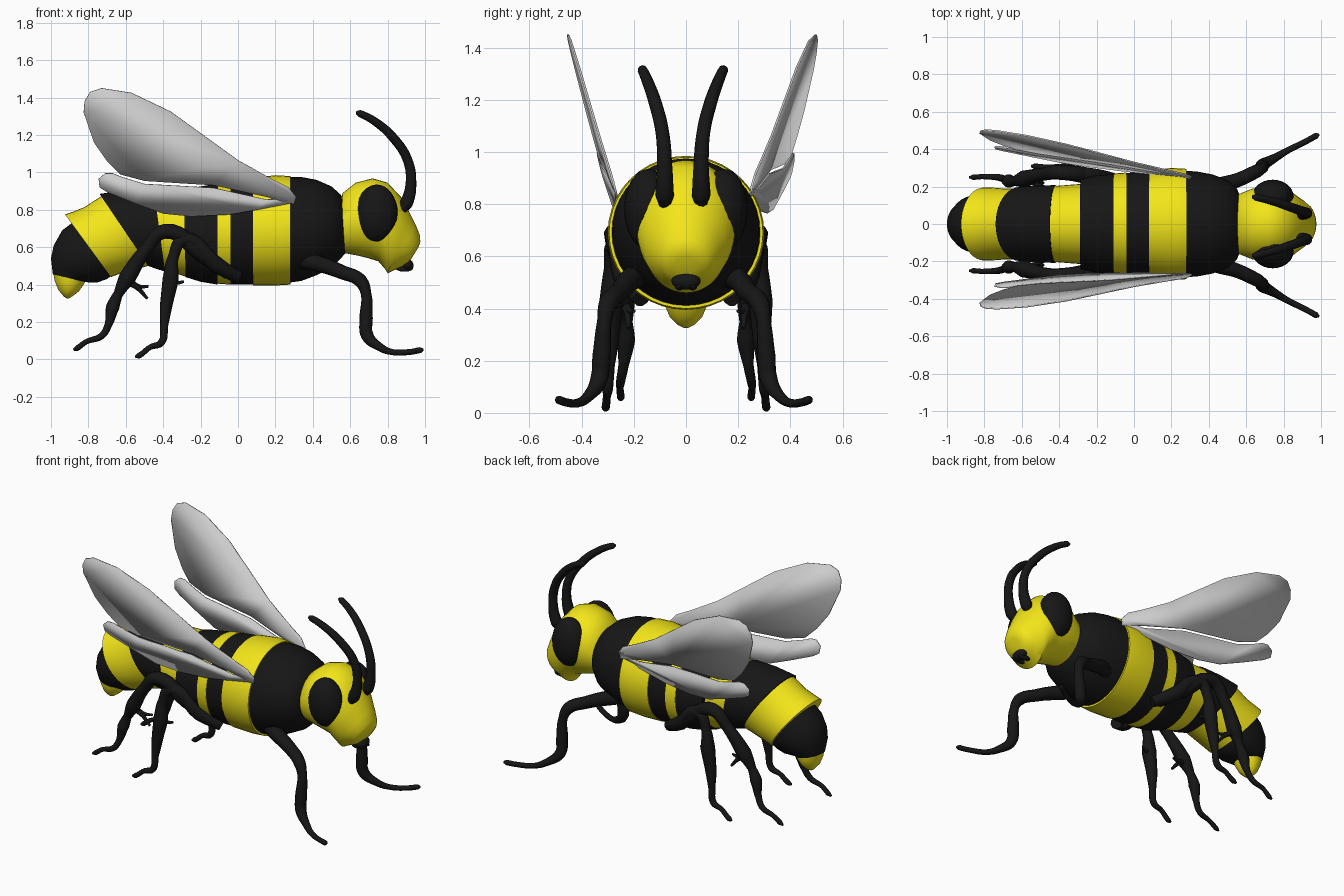
import bpy, bmesh, math
from mathutils import Vector


def material(name, col):
    m = bpy.data.materials.new(name)
    m.diffuse_color = (*col, 1)
    return m


YELLOW = material("yellow", (0.9, 0.79, 0.01))
BLACK = material("black", (0.008, 0.008, 0.008))


def finish(ob, mat=None, angle=40):
    if mat:
        ob.data.materials.append(mat)
    bpy.ops.object.select_all(action='DESELECT')
    ob.select_set(True)
    bpy.context.view_layer.objects.active = ob
    bpy.ops.object.shade_smooth_by_angle(angle=math.radians(angle))
    return ob


def from_bmesh(name, bm):
    bmesh.ops.recalc_face_normals(bm, faces=bm.faces[:])
    me = bpy.data.meshes.new(name)
    bm.to_mesh(me)
    bm.free()
    ob = bpy.data.objects.new(name, me)
    bpy.context.collection.objects.link(ob)
    return ob


def shell(name, rings, mat, n=40):
    """Loft of ellipses: each ring is (top x, top z, bottom x, bottom z, half width)."""
    bm = bmesh.new()
    loops = []
    for xt, zt, xb, zb, w in rings:
        c = Vector(((xt + xb) / 2, 0, (zt + zb) / 2))
        up = Vector((xt, 0, zt)) - c
        loops.append([bm.verts.new(c + up * math.cos(a) + Vector((0, w * math.sin(a), 0)))
                      for a in (2 * math.pi * i / n for i in range(n))])
    for a, b in zip(loops, loops[1:]):
        for i in range(n):
            j = (i + 1) % n
            bm.faces.new((a[i], a[j], b[j], b[i]))
    bm.faces.new(loops[0])
    bm.faces.new(loops[-1])
    return finish(from_bmesh(name, bm), mat)


def tube(name, pts, side=1, dy=0.0, mat=BLACK):
    """Tapered tube through (x, y, z, radius) points, y mirrored by side."""
    cu = bpy.data.curves.new(name, 'CURVE')
    cu.dimensions = '3D'
    cu.bevel_depth = 1
    cu.bevel_resolution = 3
    cu.resolution_u = 6
    cu.use_fill_caps = True
    sp = cu.splines.new('BEZIER')
    sp.bezier_points.add(len(pts) - 1)
    for p, (x, y, z, r) in zip(sp.bezier_points, pts):
        p.co = (x, side * y + dy, z)
        p.radius = r
        p.handle_left_type = p.handle_right_type = 'AUTO'
    ob = bpy.data.objects.new(name, cu)
    bpy.context.collection.objects.link(ob)
    bpy.ops.object.select_all(action='DESELECT')
    ob.select_set(True)
    bpy.context.view_layer.objects.active = ob
    bpy.ops.object.convert(target='MESH')
    return finish(bpy.context.object, mat, 60)


def ball(name, loc, scale, mat, rot=(0, 0, 0)):
    bpy.ops.mesh.primitive_uv_sphere_add(segments=28, ring_count=16, location=loc, rotation=rot)
    ob = bpy.context.object
    ob.name = name
    ob.scale = scale
    return finish(ob, mat, 60)


# Striped body, front to back
shell("thorax_front", [(.575, .83, .575, .57, .13), (.55, .88, .55, .54, .19), (.50, .925, .50, .49, .235),
                       (.42, .96, .42, .45, .265), (.34, .975, .34, .42, .28), (.27, .975, .27, .41, .285)], BLACK)
shell("thorax_yellow_band", [(.28, .98, .28, .40, .295), (.2, .985, .2, .395, .3), (.08, .97, .08, .395, .285)], YELLOW)
shell("thorax_black_band", [(.08, .965, .08, .40, .28), (-.04, .95, -.04, .40, .273)], BLACK)
shell("narrow_yellow_band", [(-.04, .953, -.04, .40, .275), (-.11, .943, -.11, .405, .27)], YELLOW)
shell("waist_black_band", [(-.11, .94, -.11, .40, .268), (-.2, .925, -.2, .415, .26), (-.29, .91, -.28, .44, .24)], BLACK)
shell("abdomen_yellow_band", [(-.28, .905, -.27, .44, .215), (-.45, .90, -.40, .48, .203)], YELLOW)
shell("abdomen_black_band", [(-.45, .91, -.39, .47, .208), (-.6, .905, -.44, .485, .205), (-.74, .885, -.48, .50, .198)], BLACK)
shell("abdomen_yellow_rear_band", [(-.72, .88, -.48, .50, .188), (-.82, .815, -.57, .475, .19),
                                   (-.88, .79, -.64, .455, .195), (-.925, .775, -.68, .44, .195)], YELLOW)
shell("abdomen_black_tail", [(-.86, .75, -.66, .46, .172), (-.94, .69, -.70, .43, .165), (-.985, .61, -.75, .412, .148),
                             (-1.0, .54, -.80, .412, .12), (-.99, .455, -.82, .415, .09)], BLACK)
shell("tail_tip", [(-.99, .475, -.81, .43, .086), (-.98, .42, -.825, .40, .08), (-.96, .37, -.85, .365, .062),
                   (-.93, .335, -.875, .345, .035), (-.915, .325, -.9, .328, .01)], YELLOW)

# Head with tapering snout
shell("head", [(.54, .83, .54, .59, .12), (.56, .89, .56, .57, .16), (.63, .945, .64, .555, .19),
               (.72, .968, .70, .54, .2), (.80, .945, .75, .525, .197), (.87, .87, .785, .485, .182),
               (.915, .79, .80, .46, .155), (.95, .72, .83, .475, .13), (.972, .665, .87, .49, .105),
               (.975, .63, .90, .505, .08), (.965, .60, .925, .535, .04)], YELLOW)
ball("mouth", (.905, 0, .505), (.035, .056, .032), BLACK, (0, math.radians(35), 0))
for s in (-1, 1):
    ball("mandible", (.89, s * .025, .485), (.045, .018, .016), BLACK)
    ball("eye", (.742, s * .145, .78), (.112, .092, .155), BLACK)
    tube("antenna", [(.875, .068, .80, .025), (.9, .07, .835, .036), (.925, .07, .95, .029), (.905, .078, 1.07, .026),
                     (.83, .105, 1.185, .025), (.735, .135, 1.27, .022), (.65, .155, 1.315, .019),
                     (.632, .158, 1.32, .008)], s, -.012)

# Legs
for s in (-1, 1):
    tube("front_leg", [(.33, .15, .53, .045), (.42, .2, .515, .045), (.56, .245, .465, .038), (.655, .29, .42, .036),
                       (.685, .305, .35, .028), (.685, .315, .22, .036), (.69, .325, .13, .034), (.76, .365, .065, .022),
                       (.82, .4, .04, .017), (.92, .45, .04, .016), (.975, .48, .05, .016), (.99, .487, .052, .006)], s, -.008)
    tube("middle_leg", [(.0, .17, .44, .035), (-.12, .23, .51, .045), (-.29, .275, .64, .035), (-.345, .285, .55, .03),
                        (-.36, .287, .43, .045), (-.385, .29, .28, .034), (-.395, .295, .18, .022),
                        (-.41, .3, .09, .02), (-.47, .303, .065, .015), (-.53, .308, .02, .016),
                        (-.55, .31, .015, .006)], s)
    tube("hind_leg", [(-.05, .17, .46, .035), (-.2, .24, .57, .045), (-.39, .275, .685, .04), (-.49, .265, .59, .034),
                      (-.59, .24, .44, .046), (-.64, .23, .35, .026), (-.67, .23, .28, .036), (-.695, .24, .18, .02),
                      (-.73, .25, .125, .018), (-.81, .253, .095, .014), (-.86, .25, .06, .015), (-.88, .25, .05, .006)], s)
    tube("hind_leg_spur", [(-.6, .235, .42, .02), (-.54, .225, .385, .014), (-.485, .22, .325, .008)], s)
    tube("hind_leg_small_spur", [(-.58, .235, .42, .016), (-.53, .215, .39, .012), (-.48, .2, .39, .007)], s)
    tube("middle_leg_spur", [(-.37, .285, .42, .02), (-.33, .27, .41, .012), (-.29, .26, .415, .007)], s)

# Wings: outlines in x, z laid on a slanted plane for each side
FORE = [(.3, .83), (.31, .87), (.27, .92), (.17, .97), (0, 1.065), (-.18, 1.195), (-.36, 1.325), (-.57, 1.425),
        (-.73, 1.45), (-.79, 1.43), (-.82, 1.38), (-.825, 1.32), (-.77, 1.16), (-.7, 1.06), (-.63, .99),
        (-.5, .955), (-.3, .942), (-.13, .932), (.15, .87)]
HIND = [(.31, .86), (.28, .835), (.1, .8), (-.05, .775), (-.25, .765), (-.4, .78), (-.55, .835), (-.7, .895),
        (-.74, .92), (-.745, .965), (-.71, .995), (-.67, .995), (-.62, .975), (-.5, .938), (-.3, .927),
        (-.13, .917), (.15, .855)]
PLANES = {-1: (-.27, -.032, -.25), 1: (.25, .135, .181)}
for s, (y0, a, b) in PLANES.items():
    for name, outline in (("forewing", FORE), ("hindwing", HIND)):
        bm = bmesh.new()
        bm.faces.new([bm.verts.new((x, y0 + a * (.3 - x) + b * (z - .85), z)) for x, z in outline])
        ob = finish(from_bmesh(name, bm), None, 30)
        mod = ob.modifiers.new("thickness", 'SOLIDIFY')
        mod.thickness = .008
        mod.offset = 0
